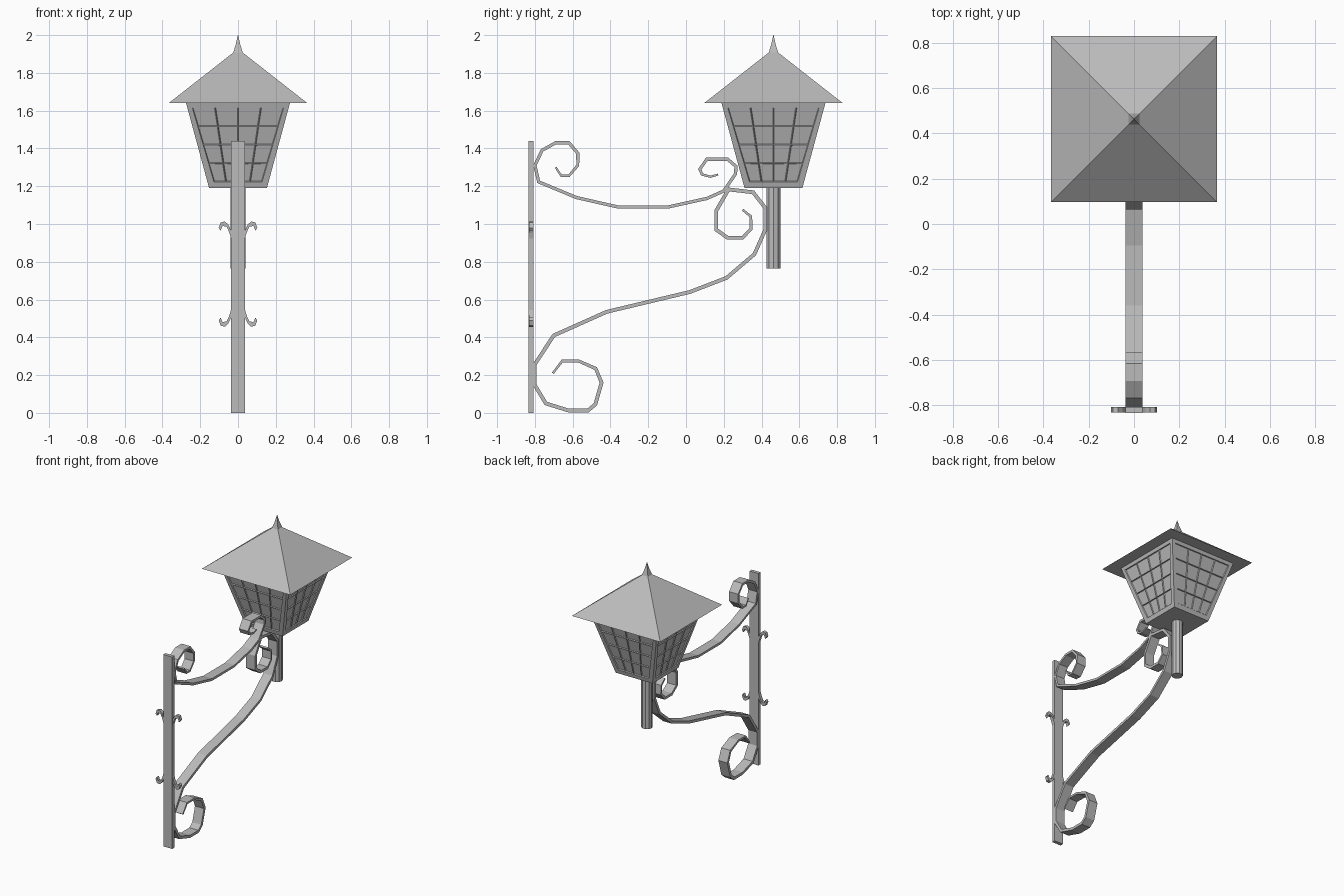
import bpy, bmesh, math
from mathutils import Vector

cube = bpy.data.objects.get("Cube")
if cube:
    bpy.data.objects.remove(cube, do_unlink=True)

iron = bpy.data.materials.new("grey_iron")
iron.use_nodes = True
GREY = (0.5, 0.5, 0.5, 1)
iron.diffuse_color = GREY
iron.node_tree.nodes["Principled BSDF"].inputs["Base Color"].default_value = GREY

LAMP_Y = 0.463      # lantern axis
HALF = 0.037        # half width of the flat iron
WALL_Y = -0.82      # middle of the wall bar


def finish(name, bm):
    bmesh.ops.recalc_face_normals(bm, faces=bm.faces)
    mesh = bpy.data.meshes.new(name)
    bm.to_mesh(mesh)
    bm.free()
    mesh.materials.append(iron)
    obj = bpy.data.objects.new(name, mesh)
    bpy.context.collection.objects.link(obj)
    return obj


def frustum(bm, half_low, half_high, low, high, sides=4):
    """Tapered prism on the lantern axis; square ones face the axes."""
    k = math.sqrt(2) if sides == 4 else 1
    made = bmesh.ops.create_cone(bm, cap_ends=True, segments=sides, radius1=half_low * k,
                                 radius2=half_high * k, depth=high - low)
    turn = math.pi / sides
    for v in made["verts"]:
        x, y, z = v.co
        v.co = (x * math.cos(turn) - y * math.sin(turn),
                x * math.sin(turn) + y * math.cos(turn) + LAMP_Y, z + (low + high) / 2)


def plate(bm, outline, to_point, depth):
    """Extrude a flat outline to both sides of its plane."""
    rings = [[bm.verts.new(to_point(p, d)) for p in outline] for d in (-depth, depth)]
    bm.faces.new(rings[0])
    bm.faces.new(rings[1][::-1])
    n = len(outline)
    for i in range(n):
        j = (i + 1) % n
        bm.faces.new((rings[0][i], rings[0][j], rings[1][j], rings[1][i]))


def scroll(name, path, thick):
    """Flat iron strip bent along a (y, z) path, thinner at its ends."""
    pts = [Vector(p) for p in path]
    bm = bmesh.new()
    rows = []
    for i, p in enumerate(pts):
        a = (p - pts[i - 1]).normalized() if i else (pts[1] - p).normalized()
        b = (pts[i + 1] - p).normalized() if i < len(pts) - 1 else a
        t = (a + b).normalized()
        side = Vector((-t.y, t.x)) / max(t.dot(a), 0.6)
        ends = min(i, len(pts) - 1 - i)
        side *= thick * min(1, 0.6 + 0.1 * ends) / 2
        rows.append([bm.verts.new((x, q.x, q.y)) for x, q in
                     ((-HALF, p - side), (HALF, p - side), (HALF, p + side), (-HALF, p + side))])
    for r, s in zip(rows, rows[1:]):
        for k in range(4):
            m = (k + 1) % 4
            bm.faces.new((r[k], r[m], s[m], s[k]))
    bm.faces.new(rows[0])
    bm.faces.new(rows[-1][::-1])
    return finish(name, bm)


# Wall bar
bm = bmesh.new()
plate(bm, [(-HALF, 0), (HALF, 0), (HALF, 1.44), (-HALF, 1.44)],
      lambda p, d: (p[0], WALL_Y + d, p[1]), 0.013)
finish("wall_bar", bm)

# Curled leaves: mirrored left to right and about the bar's leaf middle
leaf = [(0.03, 0.90), (0.046, 0.955), (0.06, 0.985), (0.082, 0.99), (0.092, 0.965),
        (0.102, 0.98), (0.092, 1.008), (0.07, 1.014), (0.05, 0.995), (0.03, 0.95)]
for level, flip in (("upper", 1), ("lower", -1)):
    for label, s in (("left", 1), ("right", -1)):
        bm = bmesh.new()
        plate(bm, leaf, lambda p, d: (s * p[0], WALL_Y + d, 0.735 + flip * (p[1] - 0.735)), 0.012)
        finish(f"{level}_{label}_leaf", bm)

# Scrolled arms
scroll("upper_arm", [(-0.69, 1.30), (-0.66, 1.255), (-0.62, 1.255), (-0.573, 1.31),
                     (-0.573, 1.375), (-0.62, 1.43), (-0.69, 1.43), (-0.762, 1.39),
                     (-0.80, 1.31), (-0.78, 1.223), (-0.58, 1.14), (-0.36, 1.09),
                     (-0.095, 1.09), (0.11, 1.135), (0.2, 1.175), (0.262, 1.265),
                     (0.265, 1.305), (0.22, 1.343), (0.11, 1.343), (0.073, 1.29),
                     (0.085, 1.262), (0.13, 1.25), (0.17, 1.262)], 0.017)
scroll("lower_arm", [(-0.705, 0.21), (-0.655, 0.275), (-0.57, 0.275), (-0.478, 0.235),
                     (-0.447, 0.16), (-0.48, 0.045), (-0.52, 0.012), (-0.62, 0.012),
                     (-0.742, 0.05), (-0.802, 0.15), (-0.802, 0.255), (-0.70, 0.41),
                     (-0.42, 0.535), (0.02, 0.64), (0.215, 0.715), (0.362, 0.84),
                     (0.42, 0.97), (0.42, 1.085), (0.355, 1.168), (0.225, 1.183),
                     (0.16, 1.07), (0.16, 0.97), (0.22, 0.927), (0.30, 0.927),
                     (0.345, 0.975), (0.343, 1.04), (0.30, 1.075)], 0.02)

# Post under the lantern
bm = bmesh.new()
frustum(bm, 0.039, 0.039, 0.765, 1.2, 10)
finish("lamp_post", bm)

# Lantern body with recessed panes on its four sides
bm = bmesh.new()
frustum(bm, 0.153, 0.275, 1.19, 1.64)
bm.normal_update()
sides = [f for f in bm.faces if abs(f.normal.z) < 0.7]
bmesh.ops.inset_individual(bm, faces=sides, thickness=0.042)
for f in sides:
    f.material_index = 1
bmesh.ops.subdivide_edges(bm, edges=list({e for f in sides for e in f.edges}),
                          cuts=3, use_grid_fill=True)
panes = [f for f in bm.faces if f.material_index == 1]
bmesh.ops.inset_individual(bm, faces=panes, thickness=0.005, depth=-0.007)
for f in bm.faces:
    f.material_index = 0
finish("lantern_body", bm)

# Roof and finial
bm = bmesh.new()
frustum(bm, 0.367, 0.022, 1.64, 1.91)
finish("roof", bm)
bm = bmesh.new()
frustum(bm, 0.025, 0.012, 1.908, 1.95)
frustum(bm, 0.012, 0.001, 1.95, 2.0)
finish("finial", bm)
